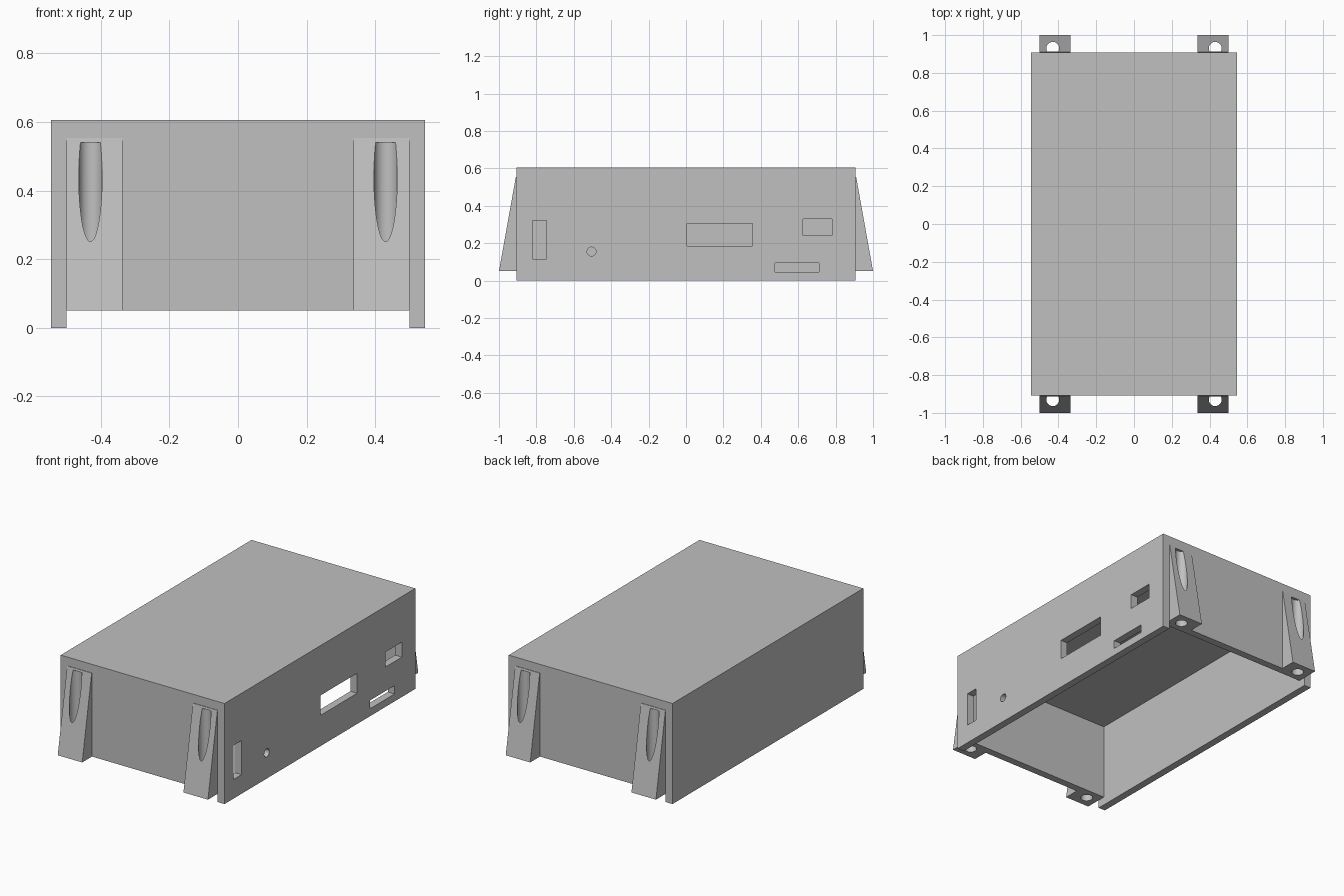
import bpy, bmesh, math
from mathutils import Matrix, Vector

cube = bpy.data.objects.get("Cube")
if cube:
    bpy.data.objects.remove(cube, do_unlink=True)

grey = bpy.data.materials.new("light grey")
grey.use_nodes = True
COLOUR = (0.53, 0.53, 0.53, 1)
grey.diffuse_color = COLOUR
grey.node_tree.nodes["Principled BSDF"].inputs["Base Color"].default_value = COLOUR

# Main sizes: half width, half length, height, wall thickness, end wall bottom, ceiling
W, L, H, T = 0.545, 0.907, 0.605, 0.045
LIP, CEILING = 0.05, 0.51


def finish(name, bm):
    bmesh.ops.recalc_face_normals(bm, faces=bm.faces)
    mesh = bpy.data.meshes.new(name)
    bm.to_mesh(mesh)
    bm.free()
    mesh.materials.append(grey)
    obj = bpy.data.objects.new(name, mesh)
    bpy.context.collection.objects.link(obj)
    return obj


def box(name, x, y, z):
    bm = bmesh.new()
    centre = Vector([(a + b) / 2 for a, b in (x, y, z)])
    size = [b - a for a, b in (x, y, z)]
    bmesh.ops.create_cube(bm, size=1, matrix=Matrix.Translation(centre) @ Matrix.Diagonal((*size, 1)))
    return finish(name, bm)


def cylinder(name, centre, radius, depth, turn=0):
    bm = bmesh.new()
    place = Matrix.Translation(centre) @ Matrix.Rotation(turn, 4, "Y")
    bmesh.ops.create_cone(bm, cap_ends=True, segments=48, radius1=radius, radius2=radius,
                          depth=depth, matrix=place)
    return finish(name, bm)


def wedge(name, x, profile):
    bm = bmesh.new()
    face = bm.faces.new([bm.verts.new((x[0], y, z)) for y, z in profile])
    out = bmesh.ops.extrude_face_region(bm, geom=[face])
    moved = [v for v in out["geom"] if isinstance(v, bmesh.types.BMVert)]
    bmesh.ops.translate(bm, verts=moved, vec=(x[1] - x[0], 0, 0))
    return finish(name, bm)


def cut(target, cutter):
    mod = target.modifiers.new("cut", "BOOLEAN")
    mod.operation, mod.solver, mod.object = "DIFFERENCE", "EXACT", cutter
    bpy.context.view_layer.objects.active = target
    bpy.ops.object.modifier_apply(modifier=mod.name)


def smooth(obj):
    bpy.ops.object.select_all(action="DESELECT")
    obj.select_set(True)
    bpy.context.view_layer.objects.active = obj
    bpy.ops.object.shade_smooth_by_angle(angle=math.radians(30))


# Hollow case, open below, with raised end walls
case = box("case", (-W, W), (-L, L), (0, H))
cutters = [
    box("cavity", (T - W, W - T), (T - L, L - T), (-0.1, CEILING)),
    box("end_relief", (T - W, W - T), (-1.1, 1.1), (-0.1, LIP)),
]

# Port openings in the left wall
ports = {
    "tall_port": ((-0.82, -0.745), (0.115, 0.32)),
    "wide_port": ((0.005, 0.355), (0.185, 0.305)),
    "square_port": ((0.625, 0.78), (0.24, 0.33)),
    "thin_port": ((0.475, 0.71), (0.045, 0.095)),
}
for name, (y, z) in ports.items():
    cutters.append(box(name, (W - 0.1, W + 0.1), y, z))
cutters.append(cylinder("round_port", (W, -0.505, 0.155), 0.024, 0.2, math.pi / 2))

# Sloped screw brackets at the four corners, bored from below
brackets = []
for sy, end in ((-1, "front"), (1, "back")):
    for sx, side in ((-1, "right"), (1, "left")):
        x = sorted((sx * 0.337, sx * (W - T)))
        profile = [(sy * L, LIP), (sy, LIP), (sy * (L + 0.003), 0.553), (sy * L, 0.553)]
        bracket = wedge(f"{end}_{side}_bracket", x, profile)
        bore = cylinder("screw_bore", (sx * 0.43, sy * 0.93, 0.27), 0.034, 0.54)
        cut(bracket, bore)
        brackets.append(bracket)
        cutters.append(bore)

for cutter in cutters:
    cut(case, cutter)
for cutter in cutters:
    bpy.data.objects.remove(cutter, do_unlink=True)
for obj in [case] + brackets:
    smooth(obj)
